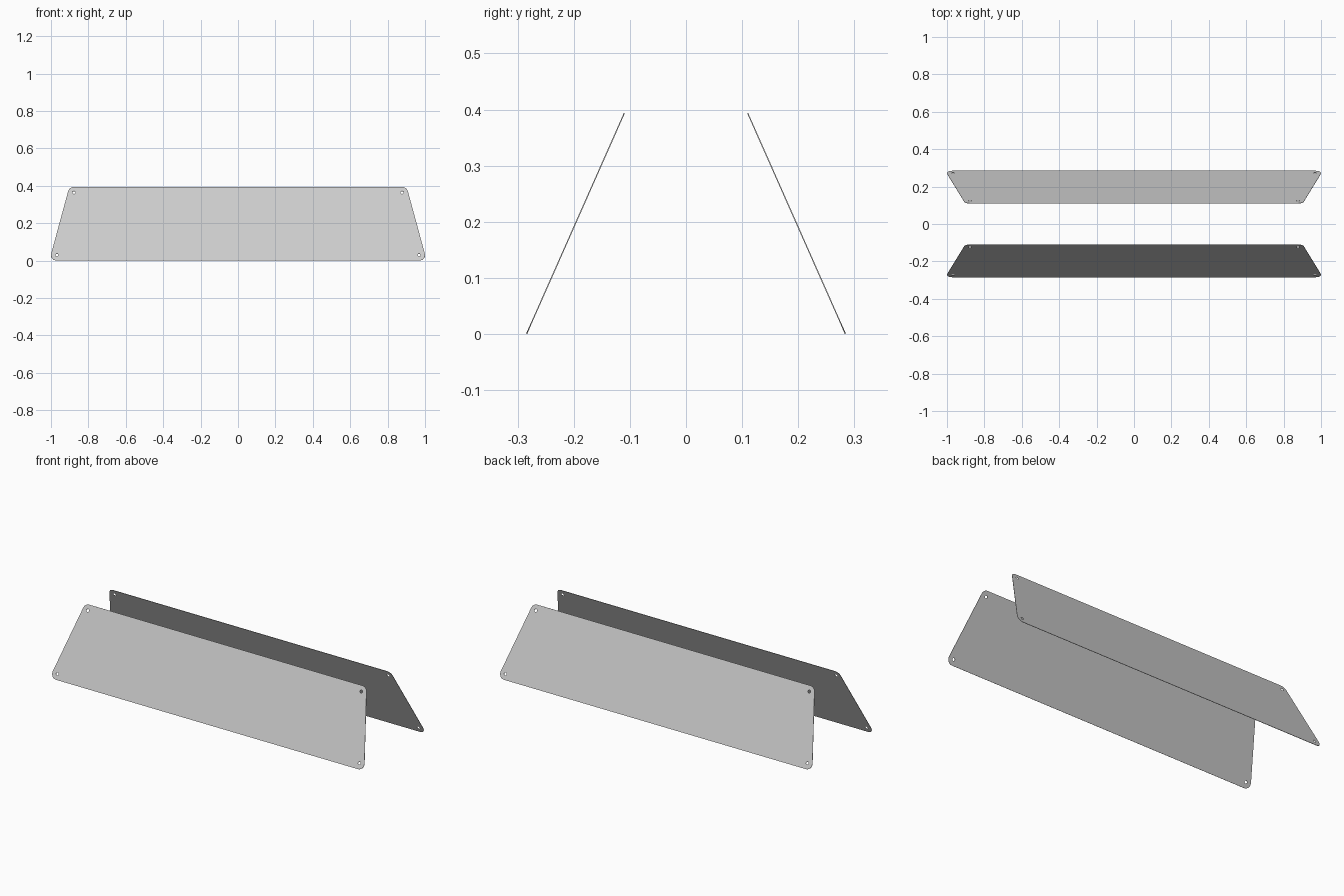
import bpy
from math import atan2, cos, sin, pi

if "Cube" in bpy.data.objects:
    bpy.data.objects.remove(bpy.data.objects["Cube"])

R = 0.032            # corner radius, concentric with the screw holes
HOLE = 0.008
T = 0.002            # plate thickness
LENGTH = 0.430       # slanted height
TILT = atan2(0.393, 0.174)
XB, XT = 0.968, 0.877
CENTRES = [(-XB, R), (XB, R), (XT, LENGTH - R), (-XT, LENGTH - R)]


def add_loop(curve, pts):
    s = curve.splines.new('POLY')
    s.points.add(len(pts) - 1)
    for p, (x, y) in zip(s.points, pts):
        p.co = (x, y, 0, 1)
    s.use_cyclic_u = True


def arc(c, r, a0, a1, n):
    return [(c[0] + r * cos(a0 + (a1 - a0) * i / n),
             c[1] + r * sin(a0 + (a1 - a0) * i / n)) for i in range(n + 1)]


def panel(name, y, turn):
    curve = bpy.data.curves.new(name, 'CURVE')
    curve.dimensions = '2D'
    curve.fill_mode = 'BOTH'
    curve.extrude = T / 2
    # rounded trapezoid: arcs between the outward normals of adjoining edges
    side = atan2(XB - XT, LENGTH - 2 * R)
    angles = [(pi - side, 1.5 * pi), (-pi / 2, side),
              (side, pi / 2), (pi / 2, pi - side)]
    outline = []
    for c, (a0, a1) in zip(CENTRES, angles):
        outline += arc(c, R, a0, a1, 8)
    add_loop(curve, outline)
    # screw holes
    for c in CENTRES:
        add_loop(curve, arc(c, HOLE, 0, 2 * pi, 16)[:-1])
    ob = bpy.data.objects.new(name, curve)
    bpy.context.collection.objects.link(ob)
    ob.rotation_euler = (TILT, 0, turn)
    ob.location = (0, y, T / 2 * cos(TILT))
    bpy.ops.object.select_all(action='DESELECT')
    ob.select_set(True)
    bpy.context.view_layer.objects.active = ob
    bpy.ops.object.convert(target='MESH')


# two leaning plates facing each other
panel("front_panel", -0.284, 0)
panel("back_panel", 0.284, pi)
